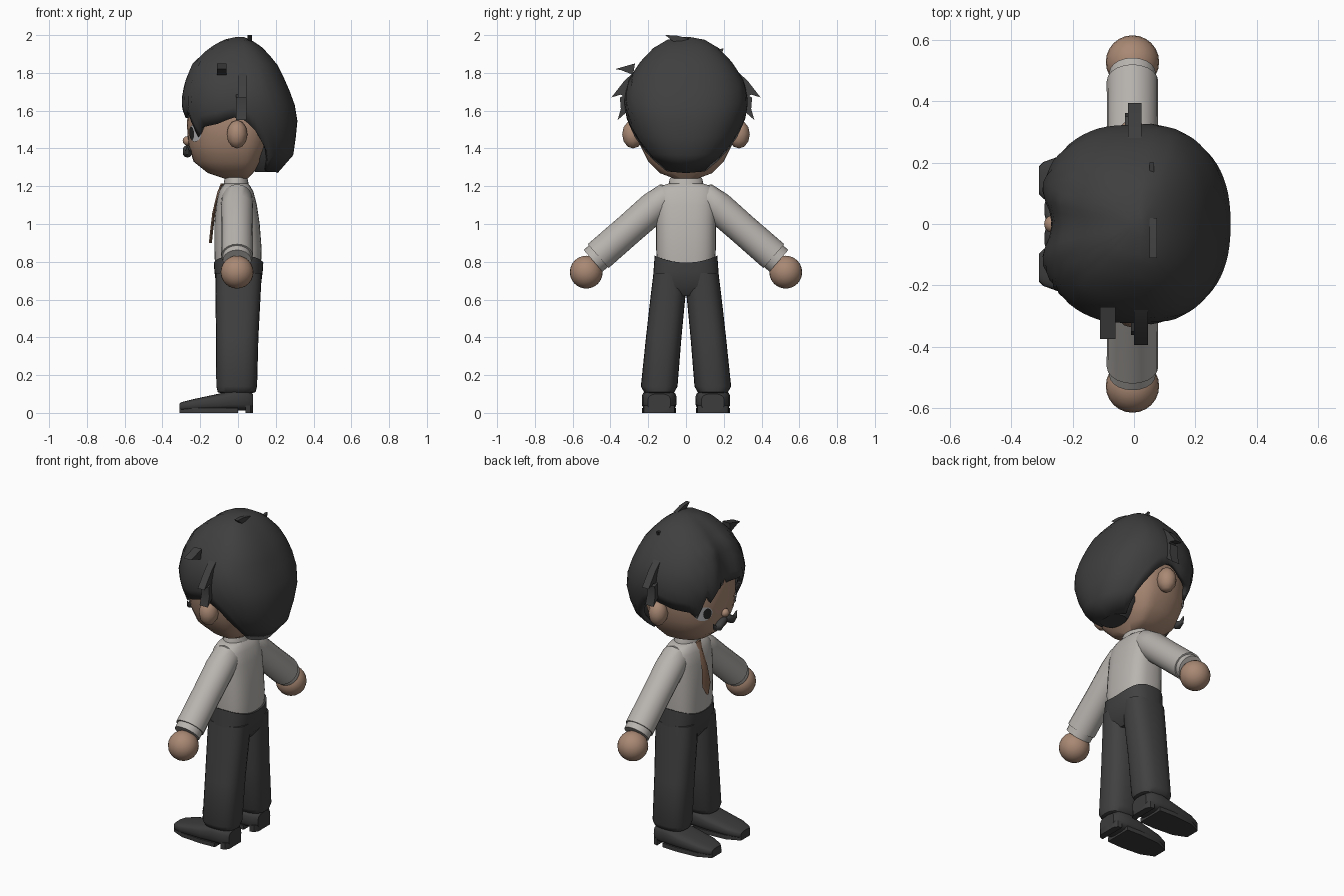
import bpy, bmesh, math
from mathutils import Vector

cube = bpy.data.objects.get("Cube")
if cube:
    bpy.data.objects.remove(cube)


def material(name, r, g, b):
    m = bpy.data.materials.new(name)
    m.use_nodes = True
    m.diffuse_color = (r, g, b, 1)
    m.node_tree.nodes["Principled BSDF"].inputs["Base Color"].default_value = (r, g, b, 1)
    return m


SKIN = material("skin", 0.4, 0.25, 0.175)
HAIR = material("hair charcoal", 0.05, 0.05, 0.05)
CLOTH = material("trouser charcoal", 0.053, 0.053, 0.053)
LEATHER = material("shoe black", 0.045, 0.045, 0.046)
SHIRT = material("shirt grey", 0.48, 0.455, 0.43)
TIE = material("tie brown", 0.25, 0.14, 0.09)
EYE = material("eye white", 0.5, 0.5, 0.52)
PUPIL = material("pupil black", 0.02, 0.02, 0.02)
made = []


def finish(name, bm, mat):
    bmesh.ops.recalc_face_normals(bm, faces=bm.faces)
    me = bpy.data.meshes.new(name)
    bm.to_mesh(me)
    bm.free()
    me.materials.append(mat)
    ob = bpy.data.objects.new(name, me)
    bpy.context.collection.objects.link(ob)
    made.append(ob)
    return ob


def loft(name, rings, mat, cap_start=True, cap_end=True):
    bm = bmesh.new()
    rows = [[bm.verts.new(p) for p in ring] for ring in rings]
    for a, b in zip(rows, rows[1:]):
        for i in range(len(a)):
            j = (i + 1) % len(a)
            bm.faces.new((a[i], a[j], b[j], b[i]))
    if cap_start:
        bm.faces.new(rows[0])
    if cap_end:
        bm.faces.new(rows[-1])
    return finish(name, bm, mat)


def prism(name, outline, axis, a, b, mat):
    """Extrude a flat outline along the x or z axis."""
    place = (lambda p, d: (d, p[0], p[1])) if axis == "x" else (lambda p, d: (p[0], p[1], d))
    return loft(name, [[place(p, d) for p in outline] for d in (a, b)], mat)


def power(v, p):
    return math.copysign(abs(v) ** (2 / p), v)


def ring(cx, cy, rx, ry, z, p=2.5, n=24):
    turn = [math.tau * i / n for i in range(n)]
    return [Vector((cx + rx * power(math.cos(t), p), cy + ry * power(math.sin(t), p), z)) for t in turn]


def tube(name, path, radii, mat, n=20):
    path = [Vector(p) for p in path]
    rings = []
    for i, (p, r) in enumerate(zip(path, radii)):
        d = (path[min(i + 1, len(path) - 1)] - path[max(i - 1, 0)]).normalized()
        u = d.cross(Vector((1, 0, 0))).normalized()
        v = d.cross(u)
        rings.append([p + r * (u * math.cos(math.tau * k / n) + v * math.sin(math.tau * k / n)) for k in range(n)])
    return loft(name, rings, mat)


def ball(name, center, size, mat, segments=24):
    bm = bmesh.new()
    bmesh.ops.create_uvsphere(bm, u_segments=segments, v_segments=segments // 2, radius=1)
    for v in bm.verts:
        v.co = Vector(center) + Vector([a * b for a, b in zip(v.co, size)])
    return finish(name, bm, mat)


def lerp_table(table, z):
    for a, b in zip(table, table[1:]):
        if z <= b[0]:
            f = max(0, (z - a[0]) / (b[0] - a[0]))
            return [p + (q - p) * f for p, q in zip(a[1:], b[1:])]
    return table[-1][1:]


def surface(table, deg, z, grow=0.0):
    """Point of a rounded form; 0 degrees is the face, 180 the nape."""
    front, back, side = lerp_table(table, z)
    t = math.radians(deg)
    c, s = math.cos(t), math.sin(t)
    reach = front if c > 0 else back
    return Vector((0.02 - (reach + grow) * power(c, 2.4), (side + grow) * power(s, 2.4), z))


# Head: height, front reach, back reach, half width
head = [(1.24, .09, .03, .06), (1.27, .18, .06, .14), (1.33, .255, .11, .2), (1.42, .283, .15, .245),
        (1.52, .29, .18, .265), (1.65, .285, .18, .265), (1.8, .22, .13, .2), (1.9, .1, .04, .08)]
loft("head", [[surface(head, d, row[0]) for d in range(0, 360, 10)] for row in head], SKIN)
ball("nose", (-.268, 0, 1.44), (.025, .028, .025), SKIN, 12)
loft("neck", [ring(-.01, 0, .05, .06, z, 2) for z in (1.18, 1.28)], SKIN)


def face_patch(name, deg, spread, z, dz, lift, mat):
    spots = [[surface(head, deg + spread * k * math.cos(a), z + dz * k * math.sin(a), lift)
              for a in [math.tau * i / 20 for i in range(20)]] for k in (1, .6, .25)]
    return loft(name, spots, mat, False)


# Hair cap with a jagged hem
hair = [(1.27, .12, .19, .11), (1.35, .22, .27, .21), (1.45, .285, .285, .275), (1.57, .325, .297, .318),
        (1.65, .335, .275, .328), (1.75, .315, .235, .31), (1.85, .27, .185, .25), (1.93, .18, .115, .175),
        (1.975, .1, .05, .1), (1.99, .03, .01, .02)]
hem = [(0, 1.62), (15, 1.63), (25, 1.56), (30, 1.61), (40, 1.46), (50, 1.51), (70, 1.53), (88, 1.57),
       (100, 1.5), (110, 1.42), (118, 1.35), (124, 1.28), (180, 1.27)]
rings = []
for k in range(13):
    lift = math.sin(math.pi / 2 * k / 12)
    loop = []
    for d in range(0, 360, 5):
        side = min(d, 360 - d)
        low = lerp_table(hem, side)[0]
        p = surface(hair, d, low + (1.99 - low) * lift)
        p.x += 0.05 * math.exp(-(side / 10) ** 2) * (1 - lift)
        loop.append(p)
    rings.append(loop)
cap = loft("hair_cap", rings, HAIR, False)
shell = cap.modifiers.new("thickness", "SOLIDIFY")
shell.thickness = 0.025
shell.offset = -1
loft("hair_nape", [ring(.15, 0, rx, ry, z) for z, rx, ry in
                   ((1.275, .06, .08), (1.35, .1, .15), (1.45, .12, .18), (1.6, .12, .2))], HAIR)

# Loose hair tufts
prism("temple_tuft", [(-.27, 1.85), (-.375, 1.82), (-.345, 1.815), (-.28, 1.79)], "x", -.11, -.06, HAIR)
prism("crown_tuft", [(.02, 1.98), (-.05, 1.998), (-.11, 2.0), (-.06, 1.96)], "x", .05, .075, HAIR)
prism("small_tuft", [(.14, 1.92), (.2, 1.93), (.18, 1.88)], "x", .05, .065, HAIR)

# Torso, collar and waist
loft("shirt_body", [ring(cx, 0, rx, ry, z, 2.8, 32) for z, cx, rx, ry in
                    ((.78, 0, .122, .153), (.87, 0, .125, .158), (1.0, -.005, .12, .158), (1.1, -.008, .108, .16),
                     (1.17, -.01, .092, .16), (1.2, -.01, .075, .135), (1.215, -.01, .06, .09))], SHIRT)
loft("collar", [ring(-.01, 0, rx, ry, z, 2) for z, rx, ry in
                ((1.19, .07, .093), (1.235, .062, .088), (1.247, .058, .082))], SHIRT)
waist = [ring(.003, 0, rx, ry, z, 2.8, 32) for z, rx, ry in
         ((.62, .08, .13), (.67, .118, .178), (.75, .128, .172), (.81, .131, .166), (.81, .115, .15))]
for p in waist[3] + waist[4]:
    p.z += 0.035 * (abs(p.y) / .16) ** 2 - 0.015
loft("trouser_hips", waist, CLOTH)

# Tie: knot and hanging blade
for name, stations in (("tie_knot", ((-.083, 1.215, .026), (-.1, 1.17, .016))),
                       ("tie_blade", ((-.1, 1.175, .014), (-.128, 1.06, .028), (-.14, .96, .04), (-.146, .9, .003)))):
    loft(name, [[(x, -w, z), (x - .008, 0, z), (x, w, z), (x + .008, 0, z)] for x, z, w in stations], TIE)

# Paired parts; the figure's own left lies on -y
for side, s in (("left", -1), ("right", 1)):
    ball(side + "_ear", (-.005, s * .28, 1.475), (.055, .058, .075), SKIN, 12)
    face_patch(side + "_eye", s * 33, 13, 1.48, .045, .004, EYE)
    face_patch(side + "_pupil", s * 28, 6, 1.48, .035, .008, PUPIL)
    tube(side + "_moustache", [(-.268, s * y, z) for y, z in
                               ((0, 1.4), (.03, 1.395), (.065, 1.375), (.095, 1.38), (.115, 1.41))],
         (.016, .024, .024, .014, .003), HAIR, 10)
    x = -.02 if s > 0 else 0
    prism(side + "_upper_lock", [(s * y, z) for y, z in
                                 ((.28, 1.8), (.325, 1.76), (.395, 1.67), (.345, 1.685), (.29, 1.65))],
          "x", x, x + .045, HAIR)
    prism(side + "_lower_lock", [(s * y, z) for y, z in
                                 ((.29, 1.7), (.35, 1.67), (.345, 1.61), (.362, 1.55), (.305, 1.6))],
          "x", x - .01, x + .045, HAIR)

    # Arm, cuff and hand
    tube(side + "_sleeve", [(-.005, s * y, z) for y, z in
                            ((.05, 1.12), (.115, 1.13), (.17, 1.088), (.3, .974), (.465, .83))],
         (.07, .083, .085, .083, .084), SHIRT)
    tube(side + "_cuff", [(-.005, s * y, z) for y, z in ((.44, .85), (.492, .805))], (.076, .076), SHIRT)
    ball(side + "_hand", (-.005, s * .528, .745), (.087, .087, .087), SKIN)

    # Trouser leg
    loft(side + "_leg", [ring(cx, s * cy, rx, ry, z, 2.6) for z, cx, cy, rx, ry in
                         ((.105, -.007, .142, .085, .07), (.11, -.007, .142, .1, .08), (.14, -.007, .142, .108, .097),
                          (.4, -.004, .118, .112, .094), (.63, 0, .094, .12, .092), (.74, .003, .088, .122, .084))],
         CLOTH)

    # Shoe: rounded upper on a sole and a separate heel
    upper = []
    for x, w, top in ((-.31, .045, .05), (-.295, .06, .058), (-.24, .08, .072), (-.1, .092, .102),
                      (-.02, .092, .125), (.05, .086, .12), (.08, .06, .1)):
        h = (top - .012) / 2
        upper.append([(x, p.y, p.x) for p in ring(.012 + h, s * .142, h, w, 0, 3.2)])
    loft(side + "_shoe", upper, LEATHER)
    prism(side + "_sole", [(x, s * .142 + y) for x, y in
                           ((-.31, -.045), (-.23, -.08), (-.1, -.09), (0, -.086),
                            (0, .086), (-.1, .09), (-.23, .08), (-.31, .045))], "z", 0, .025, LEATHER)
    prism(side + "_heel", [(x, s * .142 + y) for x, y in
                           ((.04, -.085), (.065, -.08), (.08, -.055), (.08, .055), (.065, .08), (.04, .085))],
          "z", 0, .04, LEATHER)

# Smooth shading with crisp edges
for ob in made:
    ob.select_set(True)
bpy.context.view_layer.objects.active = made[0]
bpy.ops.object.shade_smooth_by_angle(angle=math.radians(40))
